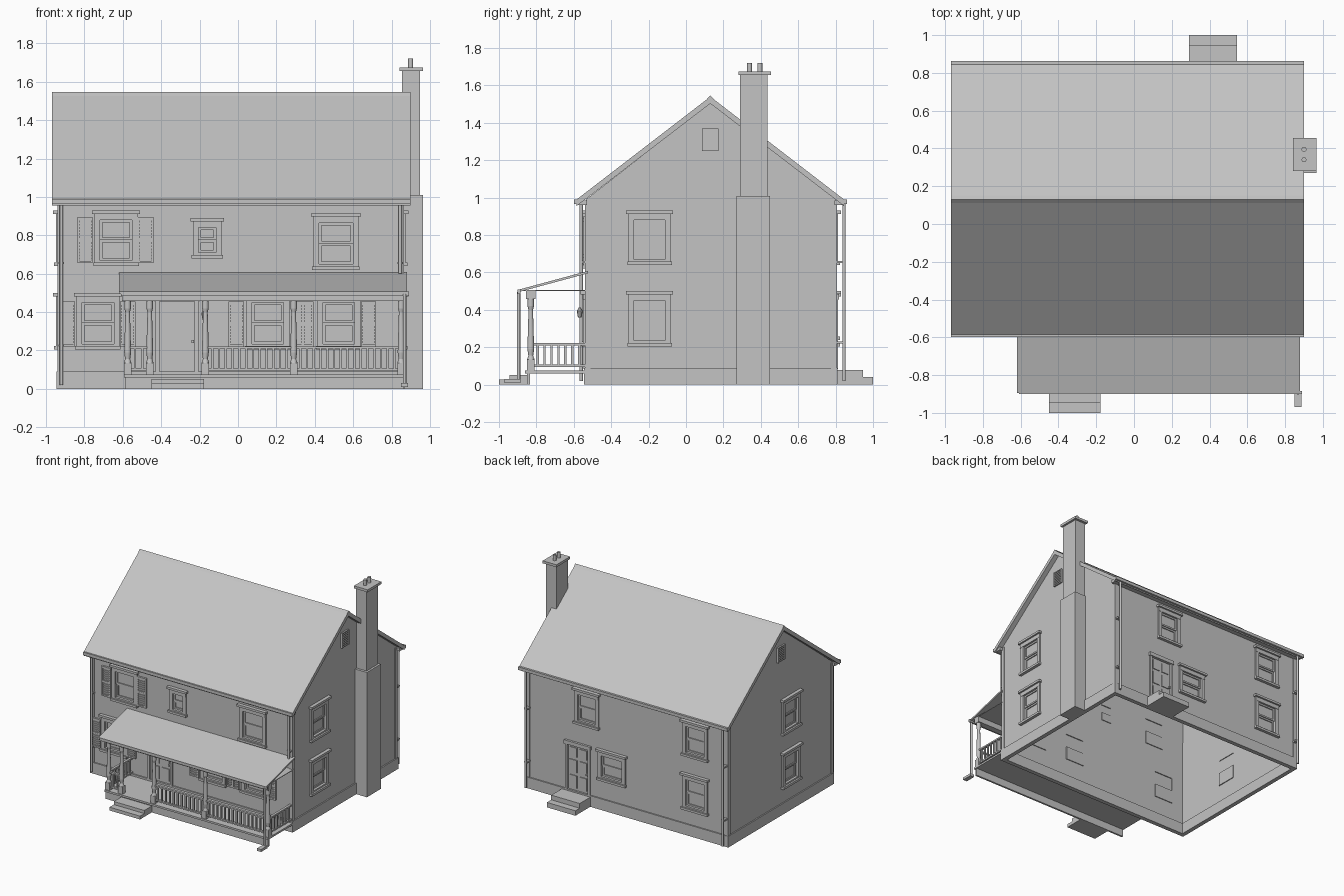
import bpy, bmesh, math
from mathutils import Matrix, Vector

cube = bpy.data.objects.get("Cube")
if cube:
    bpy.data.objects.remove(cube, do_unlink=True)

GREY = (0.55, 0.55, 0.55, 1)
grey = bpy.data.materials.new("plain_grey")
grey.use_nodes = True
grey.diffuse_color = GREY
grey.node_tree.nodes["Principled BSDF"].inputs["Base Color"].default_value = GREY

# Outer wall planes and the open floor level
LEFT, RIGHT, FRONT, BACK, RIDGE = -0.935, 0.86, -0.535, 0.80, 0.13


def box(bm, x0, x1, y0, y1, z0, z1):
    m = Matrix.Translation(((x0 + x1) / 2, (y0 + y1) / 2, (z0 + z1) / 2))
    m = m @ Matrix.Diagonal((abs(x1 - x0), abs(y1 - y0), abs(z1 - z0), 1))
    bmesh.ops.create_cube(bm, size=1, matrix=m)


def side_box(bm, side, u0, u1, d0, d1, z0, z1):
    """Box on a wall: u runs along the wall, d points outward."""
    if side == "front":
        box(bm, u0, u1, FRONT - d1, FRONT - d0, z0, z1)
    elif side == "back":
        box(bm, u0, u1, BACK + d0, BACK + d1, z0, z1)
    elif side == "right":
        box(bm, RIGHT + d0, RIGHT + d1, u0, u1, z0, z1)
    else:
        box(bm, LEFT - d1, LEFT - d0, u0, u1, z0, z1)


def lathe(bm, x, y, profile, sides=12):
    for (r0, z0), (r1, z1) in zip(profile, profile[1:]):
        bmesh.ops.create_cone(bm, cap_ends=True, segments=sides, radius1=r0, radius2=r1,
                              depth=z1 - z0, matrix=Matrix.Translation((x, y, (z0 + z1) / 2)))


def prism(bm, profile, x0, x1):
    face = bm.faces.new([bm.verts.new((x0, y, z)) for y, z in profile])
    new = bmesh.ops.extrude_face_region(bm, geom=[face])["geom"]
    moved = [v for v in new if isinstance(v, bmesh.types.BMVert)]
    bmesh.ops.translate(bm, verts=moved, vec=Vector((x1 - x0, 0, 0)))
    if face.is_valid is False or len(face.link_loops if hasattr(face, "link_loops") else face.loops) == 0:
        return
    if not any(f is not face and set(f.verts) == set(face.verts) for f in bm.faces):
        bmesh.ops.recalc_face_normals(bm, faces=bm.faces)


def finish(name, bm, smooth=False):
    bmesh.ops.recalc_face_normals(bm, faces=bm.faces)
    mesh = bpy.data.meshes.new(name)
    bm.to_mesh(mesh)
    bm.free()
    ob = bpy.data.objects.new(name, mesh)
    bpy.context.collection.objects.link(ob)
    mesh.materials.append(grey)
    if smooth:
        bpy.ops.object.select_all(action="DESELECT")
        ob.select_set(True)
        bpy.context.view_layer.objects.active = ob
        bpy.ops.object.shade_smooth_by_angle(angle=math.radians(35))
    return ob


def boxes(name, *dims):
    bm = bmesh.new()
    for d in dims:
        box(bm, *d)
    return finish(name, bm)


cut = bmesh.new()


def window(name, side, u, width, z0, z1):
    """Double-hung window: opening, casing, head, sill and two sashes."""
    bm = bmesh.new()
    h, c = width / 2, 0.03
    a, b = u - h + 0.012, u + h - 0.012
    side_box(cut, side, a + c, b - c, -0.05, 0.03, z0 + c, z1 - 0.045)
    for s in (a, b - c):
        side_box(bm, side, s, s + c, -0.005, 0.012, z0 + 0.012, z1 - 0.02)
    side_box(bm, side, a, b, -0.005, 0.014, z1 - 0.05, z1 - 0.018)
    side_box(bm, side, u - h, u + h, -0.005, 0.028, z1 - 0.018, z1)
    side_box(bm, side, u - h + 0.006, u + h - 0.006, -0.005, 0.024, z0, z0 + 0.018)
    side_box(bm, side, a + 0.006, b - 0.006, -0.005, 0.01, z0 + 0.018, z0 + c)
    # sashes: the upper one sits in front of the lower one
    a, b, lo, hi = a + c, b - c, z0 + c, z1 - 0.05
    mid = (lo + hi) / 2
    for s0, s1, d in ((lo, mid, -0.018), (mid, hi, -0.01)):
        side_box(bm, side, a, b, d - 0.003, d, s0, s1)
        for s in (a, b - 0.013):
            side_box(bm, side, s, s + 0.013, d, d + 0.008, s0, s1)
        for t in (s0, s1 - 0.013):
            side_box(bm, side, a, b, d, d + 0.008, t, t + 0.013)
    finish(name, bm)


def shutter(name, u, z0, z1, w=0.08):
    bm = bmesh.new()
    a, b = u - w / 2, u + w / 2
    side_box(bm, "front", a, b, -0.002, 0.006, z0, z1)
    for s in (a, b - 0.01):
        side_box(bm, "front", s, s + 0.01, 0, 0.016, z0, z1)
    for t in (z0, (z0 + z1) / 2 - 0.006, z1 - 0.012):
        side_box(bm, "front", a, b, 0, 0.016, t, t + 0.012)
    for i in range(1, 15):
        z = z0 + (z1 - z0) * i / 15
        side_box(bm, "front", a + 0.01, b - 0.01, 0, 0.013, z - 0.003, z + 0.003)
    finish(name, bm)


def door(name, side, u, knob_side):
    """Six-panel door with casing and knob."""
    bm = bmesh.new()
    h, z0, z1 = 0.092, 0.085, 0.455
    side_box(cut, side, u - h, u + h, -0.05, 0.03, z0, z1)
    side_box(bm, side, u - h, u + h, -0.017, -0.005, z0, z1)
    for s in (-1, 1):
        side_box(bm, side, u + s * h, u + s * (h + 0.02), -0.005, 0.012, z0, z1)
        for p0, p1 in ((0.11, 0.21), (0.235, 0.335), (0.36, 0.435)):
            side_box(bm, side, u + s * 0.012, u + s * 0.075, -0.01, 0.002, p0, p1)
    side_box(bm, side, u - h - 0.025, u + h + 0.025, -0.005, 0.018, z1, z1 + 0.03)
    k = u + knob_side * 0.082
    side_box(bm, side, k - 0.007, k + 0.007, -0.01, 0.012, 0.24, 0.254)
    finish(name, bm)


# Windows, shutters and doors
LOW, HIGH = (0.205, 0.50), (0.64, 0.93)
window("front_lower_left_window", "front", -0.73, 0.25, *LOW)
window("front_porch_window_a", "front", 0.155, 0.25, *LOW)
window("front_porch_window_b", "front", 0.525, 0.25, *LOW)
window("front_upper_left_window", "front", -0.635, 0.25, *HIGH)
window("front_small_window", "front", -0.16, 0.175, 0.68, 0.89)
window("front_upper_right_window", "front", 0.51, 0.26, 0.62, 0.915)
for z in (LOW, HIGH):
    tag = "lower" if z is LOW else "upper"
    window("right_" + tag + "_window", "right", -0.195, 0.25, *z)
    window("left_" + tag + "_window", "left", 0.0, 0.25, *z)
    window("back_" + tag + "_window", "back", -0.645, 0.25, *z)
window("back_stair_window", "back", 0.325, 0.24, *HIGH)
window("back_kitchen_window", "back", 0.10, 0.27, 0.24, 0.49)
for i, u in enumerate((-0.89, -0.575, -0.01, 0.31, 0.365, 0.68)):
    shutter(f"lower_shutter_{i}", u, 0.22, 0.455, 0.055 if i in (3, 4) else 0.08)
for i, u in enumerate((-0.797, -0.48)):
    shutter(f"upper_shutter_{i}", u, 0.655, 0.895)
door("front_door", "front", -0.318, 1)
door("back_door", "back", 0.405, -1)

# Hollow walls, open underneath, with the openings cut through
bm = bmesh.new()
prism(bm, [(FRONT, 0.01), (FRONT, 0.99), (RIDGE, 1.507), (BACK, 0.99), (BACK, 0.01)], LEFT, RIGHT)
bmesh.ops.recalc_face_normals(bm, faces=bm.faces)
floor = [f for f in bm.faces if f.normal.z < -0.9]
bmesh.ops.delete(bm, geom=floor, context="FACES")
walls = finish("walls", bm)
cutter = finish("opening_cutter", cut)
cutter.hide_render = True
bpy.context.view_layer.objects.active = walls
shell = walls.modifiers.new("thickness", "SOLIDIFY")
shell.thickness, shell.offset = 0.02, -1
holes = walls.modifiers.new("openings", "BOOLEAN")
holes.operation, holes.object, holes.solver = "DIFFERENCE", cutter, "EXACT"
for m in ("thickness", "openings"):
    bpy.ops.object.modifier_apply(modifier=m)
bpy.data.objects.remove(cutter, do_unlink=True)

# Foundation band, corner boards and eave soffits
bm = bmesh.new()
for s in ("front", "back"):
    side_box(bm, s, LEFT - 0.01, RIGHT + 0.01, -0.025, 0.01, 0, 0.09)
for s in ("left", "right"):
    side_box(bm, s, FRONT - 0.01, BACK + 0.01, -0.025, 0.01, 0, 0.09)
finish("foundation", bm)
bm = bmesh.new()
for s, lo, hi in (("front", LEFT, RIGHT), ("back", LEFT, RIGHT),
                  ("left", FRONT, BACK), ("right", FRONT, BACK)):
    for a in (lo - 0.005, hi - 0.025):
        side_box(bm, s, a, a + 0.03, -0.005, 0.006, 0.09, 0.985)
finish("corner_boards", bm)
boxes("eave_soffits", (-0.96, 0.89, -0.58, -0.53, 0.96, 0.985), (-0.96, 0.89, 0.795, 0.84, 0.96, 0.985))

# Roof slab, ridge cap and gutters
bm = bmesh.new()
prism(bm, [(-0.585, 0.99), (RIDGE, 1.54), (0.845, 0.99),
           (0.845, 0.955), (RIDGE, 1.503), (-0.585, 0.955)], -0.97, 0.90)
finish("roof", bm)
bm = bmesh.new()
prism(bm, [(RIDGE - 0.02, 1.527), (RIDGE, 1.546), (RIDGE + 0.02, 1.527)], -0.97, 0.90)
finish("ridge_cap", bm)
boxes("gutters", (-0.97, 0.90, -0.598, -0.58, 0.965, 0.99), (-0.97, 0.90, 0.84, 0.862, 0.965, 0.99))

# Gable vents
for s in ("left", "right"):
    bm = bmesh.new()
    side_box(bm, s, 0.085, 0.175, -0.002, 0.006, 1.25, 1.37)
    for a in (0.085, 0.167):
        side_box(bm, s, a, a + 0.008, 0, 0.014, 1.25, 1.37)
    for i in range(9):
        z = 1.25 + i * 0.014
        side_box(bm, s, 0.085, 0.175, 0, 0.012, z, z + 0.008)
    finish(s + "_gable_vent", bm)

# Chimney with cap and pots
boxes("chimney", (0.85, 0.965, 0.27, 0.45, 0, 1.01), (0.855, 0.948, 0.29, 0.435, 1.0, 1.66),
      (0.842, 0.965, 0.28, 0.455, 1.655, 1.675))
bm = bmesh.new()
for y in (0.34, 0.395):
    lathe(bm, 0.90, y, [(0.013, 1.67), (0.013, 1.72)], 16)
finish("chimney_pots", bm, True)

# Porch deck and skirt, open below, then steps
boxes("porch_deck", (-0.595, 0.87, -0.86, -0.54, 0.06, 0.075), (-0.59, 0.865, -0.85, -0.835, 0, 0.062))
boxes("front_steps", (-0.45, -0.177, -1.0, -0.85, 0, 0.027), (-0.45, -0.177, -0.945, -0.85, 0.027, 0.052))
boxes("back_steps", (0.29, 0.545, 0.80, 0.945, 0, 0.078), (0.29, 0.545, 0.945, 1.0, 0, 0.04))

# Porch roof, ceiling, beam and gutter
bm = bmesh.new()
prism(bm, [(-0.525, 0.608), (-0.895, 0.508), (-0.895, 0.495), (-0.525, 0.595)], -0.62, 0.88)
finish("porch_roof", bm)
boxes("porch_beam", (-0.605, 0.87, -0.855, -0.805, 0.457, 0.502), (-0.605, 0.87, -0.885, -0.53, 0.502, 0.507))
boxes("porch_gutter", (-0.61, 0.89, -0.9, -0.885, 0.485, 0.508))

# Turned porch posts
posts = (-0.575, -0.46, -0.17, 0.29, 0.85)
bm = bmesh.new()
for x in posts:
    box(bm, x - 0.02, x + 0.02, -0.85, -0.81, 0.075, 0.135)
    lathe(bm, x, -0.83, [(0.02, 0.135), (0.013, 0.155), (0.018, 0.19), (0.012, 0.40),
                         (0.017, 0.42), (0.017, 0.46)])
finish("porch_posts", bm, True)

# Railings with balusters
bm = bmesh.new()
for a, b in ((posts[0], posts[1]), (posts[2], posts[3]), (posts[3], posts[4])):
    for z in (0.095, 0.21):
        box(bm, a, b, -0.84, -0.82, z, z + 0.012)
    n = round((b - a) / 0.036)
    for i in range(1, n):
        x = a + (b - a) * i / n
        box(bm, x - 0.006, x + 0.006, -0.836, -0.824, 0.1, 0.215)
for x in (posts[0], posts[4]):
    for z in (0.095, 0.21):
        box(bm, x - 0.01, x + 0.01, -0.83, FRONT, z, z + 0.012)
    for i in range(1, 8):
        y = -0.83 + i * 0.037
        box(bm, x - 0.006, x + 0.006, y - 0.006, y + 0.006, 0.1, 0.215)
finish("porch_railings", bm)

# Downspouts with brackets, and the porch downspout with its foot
bm = bmesh.new()
for x, y, z0, z1 in ((-0.92, -0.56, 0.02, 0.97), (0.845, -0.56, 0.6, 0.97), (-0.92, 0.845, 0.02, 0.97),
                     (0.845, 0.845, 0.02, 0.97), (0.868, -0.895, 0.03, 0.495)):
    lathe(bm, x, y, [(0.009, z0), (0.009, z1)])
    if y > -0.8:
        wall = FRONT if y < 0 else BACK
        for z in (0.22, 0.65):
            if z > z0:
                box(bm, x - 0.014, x + 0.014, y, wall, z, z + 0.012)
box(bm, 0.85, 0.886, -0.97, -0.885, 0.01, 0.03)
finish("downspouts", bm, True)

# Porch lamp beside the door
bm = bmesh.new()
box(bm, -0.182, -0.168, -0.545, -0.53, 0.36, 0.41)
lathe(bm, -0.175, -0.568, [(0.01, 0.36), (0.016, 0.395), (0.005, 0.412)], 8)
box(bm, -0.178, -0.172, -0.568, -0.535, 0.392, 0.398)
finish("porch_lamp", bm, True)
